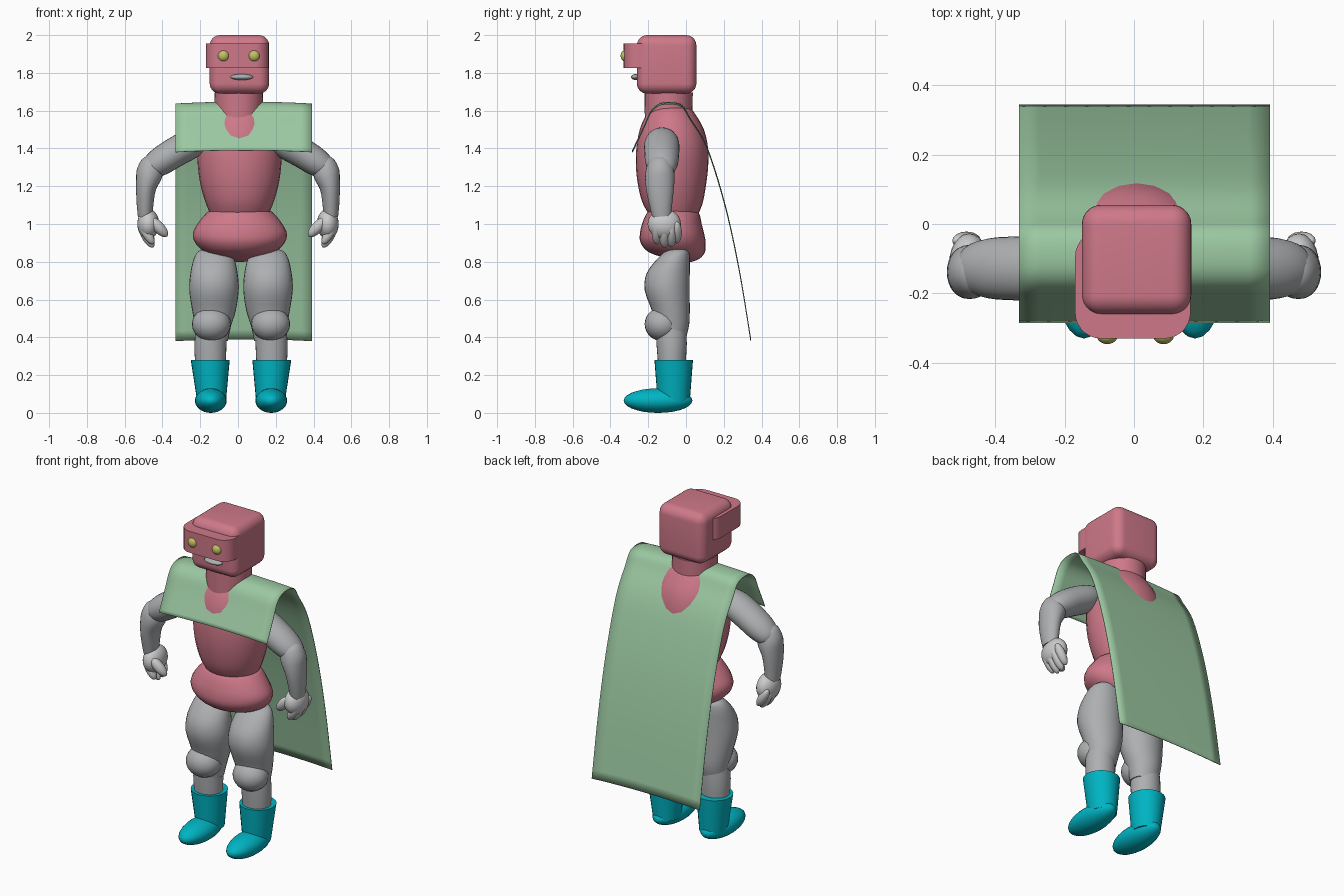
import bpy, bmesh, math
from mathutils import Vector

if "Cube" in bpy.data.objects:
    bpy.data.objects.remove(bpy.data.objects["Cube"])

def material(name, r, g, b):
    m = bpy.data.materials.new(name)
    m.diffuse_color = (r, g, b, 1)
    m.use_nodes = True
    m.node_tree.nodes["Principled BSDF"].inputs["Base Color"].default_value = m.diffuse_color
    return m

RED = material("red", 0.62, 0.19, 0.25)
GREY = material("mid grey", 0.42, 0.43, 0.44)
PALE = material("pale grey", 0.68, 0.68, 0.68)
TEAL = material("teal", 0.0, 0.46, 0.55)
GREEN = material("green", 0.33, 0.58, 0.36)
YELLOW = material("yellow", 0.55, 0.53, 0.12)

def finish(name, bm, mat):
    bmesh.ops.recalc_face_normals(bm, faces=bm.faces)
    me = bpy.data.meshes.new(name)
    bm.to_mesh(me)
    bm.free()
    ob = bpy.data.objects.new(name, me)
    bpy.context.collection.objects.link(ob)
    me.materials.append(mat)
    bpy.ops.object.select_all(action='DESELECT')
    ob.select_set(True)
    bpy.context.view_layer.objects.active = ob
    bpy.ops.object.shade_smooth_by_angle(angle=math.radians(40))
    return ob

def smooth(points, steps):
    """Catmull-Rom resampling of tuples of any length."""
    p = [Vector(q) for q in points]
    out = []
    for i in range(len(p) - 1):
        a, b, c, d = p[max(i - 1, 0)], p[i], p[i + 1], p[min(i + 2, len(p) - 1)]
        for k in range(steps):
            t = k / steps
            out.append(0.5 * (2 * b + (c - a) * t + (2 * a - 5 * b + 4 * c - d) * t * t
                              + (3 * b - a - 3 * c + d) * t ** 3))
    return out + [p[-1]]

def loft(name, rings, mat, upright=True, steps=3, sides=28):
    """Rings are (x, y, z, radius across, radius deep)."""
    rs = smooth(rings, steps)
    bm = bmesh.new()
    loops = []
    for i, r in enumerate(rs):
        c = Vector(r[:3])
        a, b = rs[max(i - 1, 0)], rs[min(i + 1, len(rs) - 1)]
        n = Vector((0, 0, 1)) if upright else (Vector(b[:3]) - Vector(a[:3])).normalized()
        u = Vector((0, 1, 0)).cross(n).normalized()
        v = n.cross(u)
        angs = [2 * math.pi * j / sides for j in range(sides)]
        loops.append([bm.verts.new(c + u * math.cos(t) * r[3] + v * math.sin(t) * r[4]) for t in angs])
    for lo, hi in zip(loops, loops[1:]):
        for j in range(sides):
            k = (j + 1) % sides
            bm.faces.new((lo[j], lo[k], hi[k], hi[j]))
    bm.faces.new(loops[0])
    bm.faces.new(loops[-1])
    return finish(name, bm, mat)

def ball(name, loc, size, mat, axis=(0, 0, 1)):
    """Ellipsoid; its local z is turned onto the given axis."""
    bm = bmesh.new()
    bmesh.ops.create_uvsphere(bm, u_segments=24, v_segments=14, radius=1)
    bmesh.ops.scale(bm, vec=size, verts=bm.verts)
    ob = finish(name, bm, mat)
    ob.location = loc
    ob.rotation_euler = Vector((0, 0, 1)).rotation_difference(Vector(axis)).to_euler()
    return ob

def finger(name, p, q, r):
    p, q = Vector(p), Vector(q)
    return ball(name, (p + q) / 2, (r, r, (q - p).length / 2 + r * 0.5), PALE, q - p)

def box(name, lo, hi, r, mat, vertical_only=False):
    lo, hi = Vector(lo), Vector(hi)
    bm = bmesh.new()
    bmesh.ops.create_cube(bm, size=1)
    bmesh.ops.scale(bm, vec=hi - lo, verts=bm.verts)
    bmesh.ops.translate(bm, vec=(lo + hi) / 2, verts=bm.verts)
    edges = [e for e in bm.edges if not vertical_only
             or abs(e.verts[0].co.z - e.verts[1].co.z) > 0.01]
    bmesh.ops.bevel(bm, geom=edges, offset=r, segments=7, profile=0.5, affect='EDGES')
    return finish(name, bm, mat)

# Head, visor and face
box("head", (-0.15, -0.26, 1.69), (0.165, 0.055, 2.0), 0.055, RED)
box("visor", (-0.17, -0.33, 1.825), (0.163, -0.02, 1.955), 0.075, RED, True)
for side, x in (("left", -0.077), ("right", 0.085)):
    ball(side + "_eye", (x, -0.322, 1.89), (0.03, 0.024, 0.03), YELLOW)
ball("mouth", (0.02, -0.262, 1.778), (0.06, 0.03, 0.016), GREY)
loft("neck", [(0.004, -0.092, 1.56, 0.126, 0.126), (0.004, -0.092, 1.695, 0.128, 0.128)], RED, steps=1)

# Torso and pelvis
loft("torso", [(0.008, y, z, rx, ry) for z, y, rx, ry in (
    (1.0, -0.06, 0.13, 0.1), (1.1, -0.07, 0.175, 0.155), (1.2, -0.074, 0.205, 0.179),
    (1.3, -0.074, 0.22, 0.191), (1.4, -0.073, 0.222, 0.19), (1.5, -0.075, 0.2, 0.17),
    (1.58, -0.08, 0.16, 0.13), (1.62, -0.08, 0.11, 0.095), (1.635, -0.08, 0.02, 0.02))], RED)
loft("pelvis", [(0.01, y, z, rx, ry) for z, y, rx, ry in (
    (0.80, 0.01, 0.02, 0.02), (0.815, -0.01, 0.11, 0.08), (0.85, -0.048, 0.185, 0.148),
    (0.9, -0.068, 0.237, 0.172), (0.95, -0.074, 0.249, 0.17), (1.0, -0.075, 0.225, 0.158),
    (1.05, -0.07, 0.185, 0.142), (1.07, -0.07, 0.15, 0.115), (1.072, -0.07, 0.02, 0.02))], RED)

for side, s in (("left", -1), ("right", 1)):
    # Arm
    loft(side + "_upper_arm", [(s * x, -0.128, z, r, d) for x, z, r, d in (
        (0.16, 1.47, 0.02, 0.02), (0.185, 1.457, 0.06, 0.07), (0.25, 1.425, 0.078, 0.092),
        (0.34, 1.376, 0.079, 0.092), (0.42, 1.325, 0.074, 0.086), (0.48, 1.285, 0.052, 0.062),
        (0.505, 1.268, 0.01, 0.01))], GREY, upright=False)
    loft(side + "_forearm", [(s * x, y, z, r, d) for x, y, z, r, d in (
        (0.455, -0.138, 1.36, 0.01, 0.01), (0.46, -0.138, 1.335, 0.05, 0.055),
        (0.468, -0.138, 1.27, 0.07, 0.077), (0.487, -0.138, 1.19, 0.053, 0.074),
        (0.492, -0.133, 1.1, 0.044, 0.06), (0.492, -0.128, 1.04, 0.038, 0.05))], GREY, upright=False)
    # Hand
    ball(side + "_palm", (s * 0.475, -0.115, 1.0), (0.058, 0.088, 0.08), PALE)
    for i, (y, z) in enumerate(((-0.155, 0.905), (-0.115, 0.887), (-0.078, 0.89), (-0.048, 0.91))):
        finger(f"{side}_finger_{i + 1}", (s * 0.51, y, z + 0.09), (s * 0.455, y, z), 0.026)
    finger(side + "_thumb", (s * 0.455, -0.17, 1.02), (s * 0.385, -0.155, 0.945), 0.03)

    # Leg
    def lx(d):
        return 0.016 + s * d
    loft(side + "_thigh", [(lx(x), y, z, rx, ry) for z, x, y, rx, ry in (
        (0.38, 0.15, -0.075, 0.08, 0.07), (0.46, 0.148, -0.072, 0.095, 0.088),
        (0.54, 0.143, -0.08, 0.115, 0.1), (0.65, 0.143, -0.1, 0.131, 0.119),
        (0.74, 0.143, -0.094, 0.125, 0.114), (0.82, 0.143, -0.064, 0.106, 0.084),
        (0.86, 0.143, -0.045, 0.075, 0.055), (0.872, 0.143, -0.04, 0.01, 0.01))], GREY)
    ball(side + "_knee", (lx(0.157), -0.125, 0.47), (0.103, 0.094, 0.09), GREY)
    loft(side + "_shin", [(lx(0.162), -0.075, 0.25, 0.08, 0.072),
                          (lx(0.162), -0.076, 0.36, 0.085, 0.08),
                          (lx(0.158), -0.08, 0.47, 0.08, 0.082)], GREY)
    # Boot
    loft(side + "_boot_cuff", [(lx(0.156), -0.065, 0.06, 0.076, 0.085),
                               (lx(0.163), -0.065, 0.28, 0.103, 0.102)], TEAL, steps=1)
    ball(side + "_boot_foot", (lx(0.16), -0.148, 0.065), (0.084, 0.182, 0.065), TEAL)

# Cape: one sheet draped over the shoulders
path = smooth([(-0.283, 1.38), (-0.222, 1.51), (-0.185, 1.59), (-0.14, 1.628), (-0.075, 1.635),
               (-0.02, 1.617), (0.02, 1.555), (0.11, 1.40), (0.205, 1.10), (0.28, 0.76),
               (0.343, 0.38)], 5)
bm = bmesh.new()
cols = [[bm.verts.new((0.03 + 0.362 * u, p[0], p[1] + 0.01 * (1 - u * u))) for p in path]
        for u in [k / 6 - 1 for k in range(13)]]
for a, b in zip(cols, cols[1:]):
    for i in range(len(path) - 1):
        bm.faces.new((a[i], b[i], b[i + 1], a[i + 1]))
cape = finish("cape", bm, GREEN)
thick = cape.modifiers.new("thickness", 'SOLIDIFY')
thick.thickness = 0.004
thick.offset = 0
